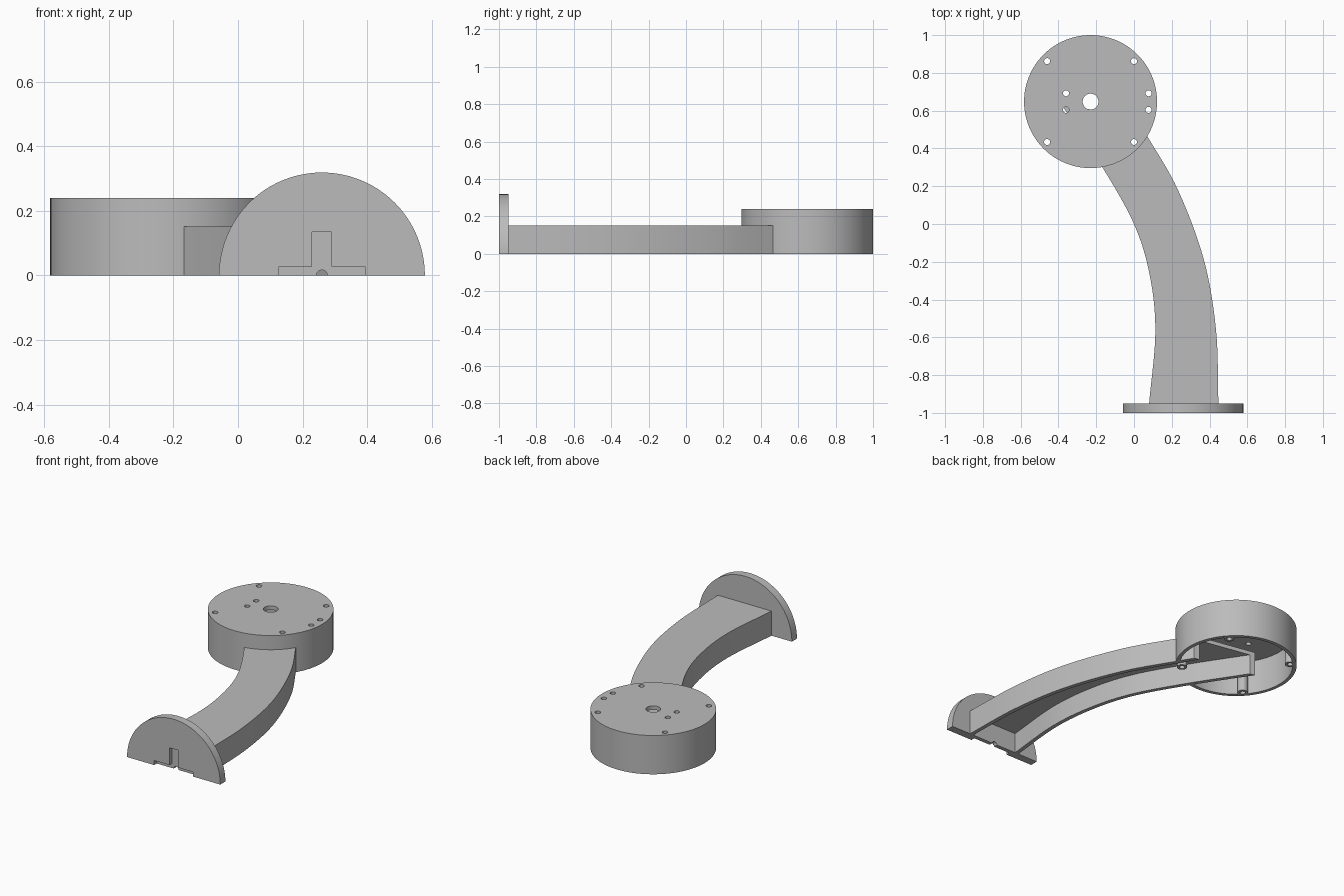
import bpy, bmesh, math
from mathutils import Vector

if "Cube" in bpy.data.objects:
    bpy.data.objects.remove(bpy.data.objects["Cube"])

grey = bpy.data.materials.new("grey plastic")
grey.diffuse_color = (0.5, 0.5, 0.5, 1)
grey.use_nodes = True
grey.node_tree.nodes["Principled BSDF"].inputs["Base Color"].default_value = grey.diffuse_color

DRUM = (-0.23, 0.648)
FLANGE_X = 0.26


def prism(name, pts, z0, z1):
    """Extrude a closed outline in the xy plane from z0 to z1."""
    bm = bmesh.new()
    low = [bm.verts.new((x, y, z0)) for x, y in pts]
    high = [bm.verts.new((x, y, z1)) for x, y in pts]
    bm.faces.new(low)
    bm.faces.new(high)
    for i in range(len(pts)):
        j = (i + 1) % len(pts)
        bm.faces.new((low[i], low[j], high[j], high[i]))
    bmesh.ops.recalc_face_normals(bm, faces=bm.faces)
    me = bpy.data.meshes.new(name)
    bm.to_mesh(me)
    bm.free()
    ob = bpy.data.objects.new(name, me)
    bpy.context.collection.objects.link(ob)
    me.materials.append(grey)
    return ob


def circle(x, y, r, n):
    return [(x + r * math.cos(2 * math.pi * i / n), y + r * math.sin(2 * math.pi * i / n)) for i in range(n)]


def stand_up(ob, y):
    """Turn a prism drawn in xy into one drawn in xz, moved to depth y."""
    for v in ob.data.vertices:
        px, pz, d = v.co
        v.co = (px, y + d, pz)
    ob.data.flip_normals()
    return ob


def cut(ob, cutters):
    """Subtract each cutter from the part."""
    for c in cutters:
        m = ob.modifiers.new("cut", 'BOOLEAN')
        m.operation, m.solver, m.object = 'DIFFERENCE', 'EXACT', c
        c.hide_render = True
        bpy.context.view_layer.objects.active = ob
        bpy.ops.object.modifier_apply(modifier=m.name)


def smooth_curve(p, steps=8):
    """Catmull-Rom curve through the points."""
    p = [Vector(q) for q in p]
    p = [2 * p[0] - p[1]] + p + [2 * p[-1] - p[-2]]
    out = []
    for a, b, c, d in zip(p, p[1:], p[2:], p[3:]):
        for i in range(steps):
            t = i / steps
            out.append(0.5 * (2 * b + (c - a) * t + (2 * a - 5 * b + 4 * c - d) * t * t
                              + (3 * b - a - 3 * c + d) * t ** 3))
    return out + [p[-2]]


def offset(curve, dist):
    """Shift a curve sideways and lengthen both ends a little."""
    out = []
    for i, q in enumerate(curve):
        t = (curve[min(i + 1, len(curve) - 1)] - curve[max(i - 1, 0)]).normalized()
        ext = -0.03 if i == 0 else 0.03 if i == len(curve) - 1 else 0
        out.append(q + Vector((t.y, -t.x)) * dist + t * ext)
    return out


# Curved arm outline, from the flange to inside the drum
left = smooth_curve([(0.08, -0.95), (0.113, -0.57), (0.083, -0.27), (0, 0), (-0.167, 0.3), (-0.385, 0.635)])
right = smooth_curve([(0.447, -0.95), (0.434, -0.56), (0.37, -0.19), (0.233, 0.18), (0.073, 0.46), (0.013, 0.56)])
arm = prism("arm", left + right[::-1], 0, 0.152)
channel = prism("channel_cutter", offset(left, 0.025) + offset(right, -0.025)[::-1], -0.1, 0.127)

# Screw and centre hole cutters
screw_spots = [(DRUM[0] + sx * 0.23, DRUM[1] + sy * 0.214) for sx in (-1, 1) for sy in (-1, 1)]
screw_holes = [prism("screw_hole_cutter", circle(x, y, 0.016, 24), -0.1, 0.4) for x, y in screw_spots]
motor_holes = [prism("motor_hole_cutter", circle(x, DRUM[1] + s * 0.044, 0.016, 24), 0.18, 0.4)
               for x in (-0.36, 0.077) for s in (-1, 1)]
shaft_hole = prism("shaft_hole_cutter", circle(*DRUM, 0.042, 32), 0.1, 0.4)
cut(arm, [channel] + screw_holes)

# Hollow drum, open below and where the arm channel enters
drum = prism("drum", circle(*DRUM, 0.352, 96), 0, 0.24)
cavity = prism("cavity_cutter", circle(*DRUM, 0.33, 96), -0.1, 0.215)
cut(drum, [cavity, channel, shaft_hole] + screw_holes + motor_holes)

# Screw posts inside the drum
posts = []
for (x, y), hole in zip(screw_spots, screw_holes):
    post = prism("screw_post", circle(x, y, 0.03, 24), 0, 0.22)
    cut(post, [hole])
    posts.append(post)

# Half round end flange with a stepped recess and a cable hole
half = [(FLANGE_X + 0.319 * math.cos(math.pi * i / 48), 0.319 * math.sin(math.pi * i / 48)) for i in range(49)]
flange = stand_up(prism("flange", half, 0, 0.05), -1)
tee = [(-0.133, -0.1), (0.133, -0.1), (0.133, 0.028), (0.03, 0.028), (0.03, 0.135),
       (-0.03, 0.135), (-0.03, 0.028), (-0.133, 0.028)]
recess = stand_up(prism("recess_cutter", [(FLANGE_X + x, z) for x, z in tee], -0.1, 0.025), -1)
cable = stand_up(prism("cable_hole_cutter", circle(FLANGE_X, 0, 0.017, 24), -0.1, 0.2), -1)
cut(flange, [recess, cable])

# Remove the cutters, then smooth the round sides
for ob in list(bpy.data.objects):
    if ob.name.split(".")[0].endswith("_cutter"):
        bpy.data.objects.remove(ob)
for ob in [arm, drum, flange] + posts:
    bpy.ops.object.select_all(action='DESELECT')
    ob.select_set(True)
    bpy.context.view_layer.objects.active = ob
    bpy.ops.object.shade_smooth_by_angle(angle=math.radians(30))
